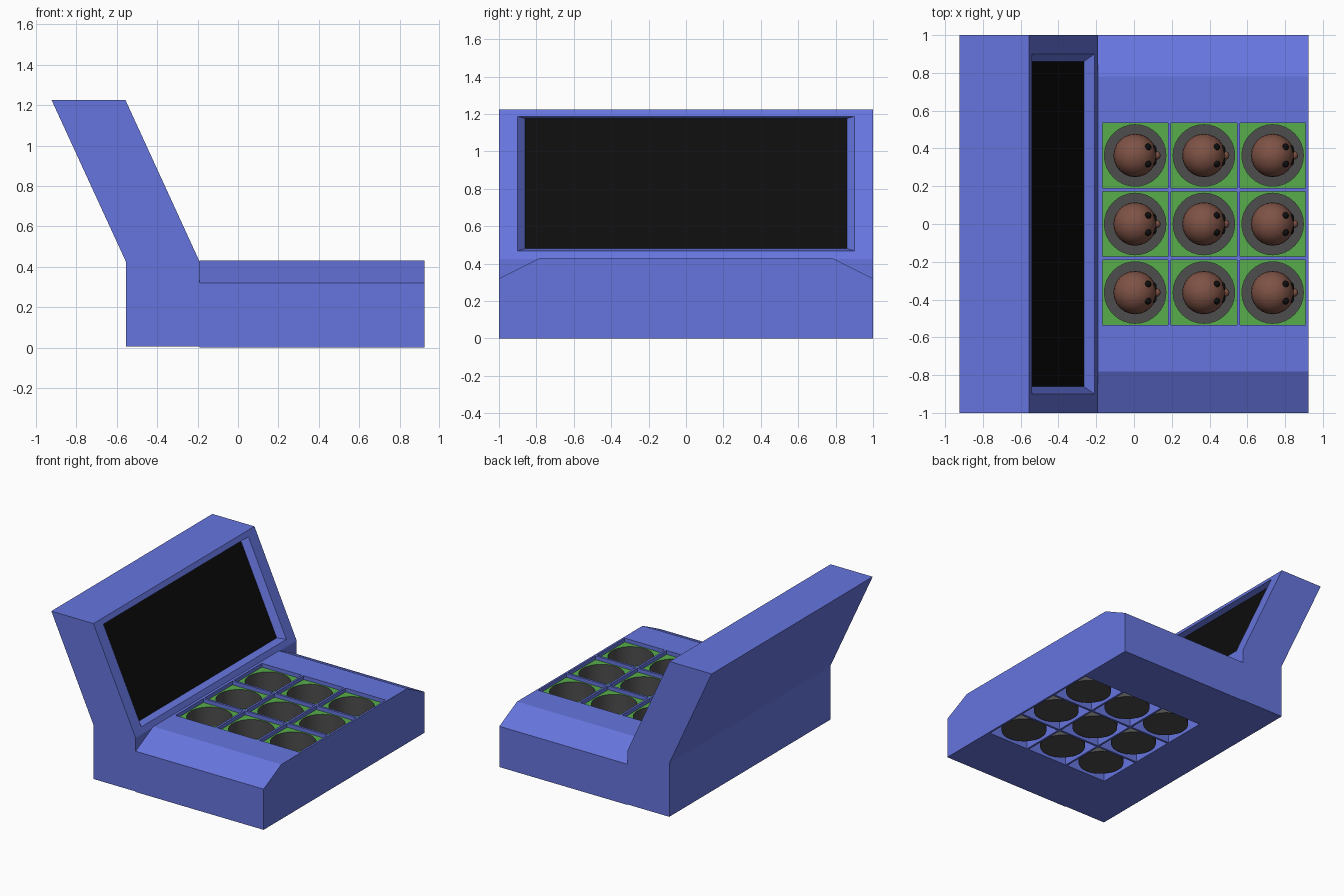
import bpy, bmesh, math
from mathutils import Vector, Matrix

if "Cube" in bpy.data.objects:
    bpy.data.objects.remove(bpy.data.objects["Cube"])


def material(name, rgb):
    m = bpy.data.materials.new(name)
    m.diffuse_color = (*rgb, 1)
    m.use_nodes = True
    m.node_tree.nodes["Principled BSDF"].inputs["Base Color"].default_value = m.diffuse_color
    return m


BLUE = material("cabinet blue", (0.133, 0.178, 0.73))
BLACK = material("screen black", (0.004, 0.004, 0.004))
GREEN = material("grass green", (0.097, 0.42, 0.07))
GREY = material("cup grey", (0.075, 0.075, 0.075))
BROWN = material("fur brown", (0.21, 0.085, 0.06))


def make(name, bm, *mats, recalc=True):
    if recalc:
        bmesh.ops.recalc_face_normals(bm, faces=bm.faces)
    me = bpy.data.meshes.new(name)
    bm.to_mesh(me)
    bm.free()
    ob = bpy.data.objects.new(name, me)
    bpy.context.collection.objects.link(ob)
    for m in mats:
        me.materials.append(m)
    return ob


def smooth(ob, angle=40):
    bpy.ops.object.select_all(action='DESELECT')
    ob.select_set(True)
    bpy.context.view_layer.objects.active = ob
    bpy.ops.object.shade_smooth_by_angle(angle=math.radians(angle))


def prism(bm, points, offset):
    f = bm.faces.new([bm.verts.new(p) for p in points])
    r = bmesh.ops.extrude_face_region(bm, geom=[f])
    vs = [v for v in r["geom"] if isinstance(v, bmesh.types.BMVert)]
    bmesh.ops.translate(bm, verts=vs, vec=offset)


CELLS = [(x, y) for x in (0.006, 0.37, 0.734) for y in (-0.363, 0, 0.363)]
HX, HY = 0.174, 0.173      # half size of each square opening
PLATE_Z, CUP_R, SEG = 0.40, 0.163, 32

# Base block with chamfered sides
bm = bmesh.new()
section = [(-1, 0), (1, 0), (1, 0.32), (0.78, 0.43), (-0.78, 0.43), (-1, 0.32)]
prism(bm, [(-0.19, y, z) for y, z in section], Vector((1.113, 0, 0)))
base = make("game_base", bm, BLUE)

# Square openings right through the base
bm = bmesh.new()
for x, y in CELLS:
    bmesh.ops.create_cube(bm, size=1, matrix=Matrix.Translation((x, y, 0.2))
                          @ Matrix.Diagonal((HX * 2, HY * 2, 1, 1)))
cutter = make("opening_cutter", bm, BLUE)
cutter.hide_render = True
mod = base.modifiers.new("openings", 'BOOLEAN')
mod.operation, mod.solver, mod.object = 'DIFFERENCE', 'EXACT', cutter
bpy.context.view_layer.objects.active = base
bpy.ops.object.modifier_apply(modifier=mod.name)
bpy.data.objects.remove(cutter)

# Leaning screen housing
bm = bmesh.new()
side = [(-0.555, 0.004), (-0.19, 0.004), (-0.19, 0.425), (-0.557, 1.225),
        (-0.923, 1.225), (-0.555, 0.425)]
prism(bm, [(x, -1, z) for x, z in side], Vector((0, 2, 0)))
bmesh.ops.recalc_face_normals(bm, faces=bm.faces)


def slope_x(z):
    return -0.19 - 0.367 * (z - 0.425) / 0.8


def quad(bm, y, z0, z1, back):
    return [bm.verts.new((slope_x(z) - back, yy, z))
            for yy, z in ((-y, z0), (y, z0), (y, z1), (-y, z1))]


# Replace the front slope with a frame, a recess and a black screen
bm.normal_update()
front = max(bm.faces, key=lambda f: f.normal.x + f.normal.z)
rim = sorted(front.verts, key=lambda v: (round(v.co.z, 3), v.co.y))
rim = [rim[0], rim[1], rim[3], rim[2]]
bmesh.ops.delete(bm, geom=[front], context='FACES_ONLY')
opening = quad(bm, 0.9, 0.468, 1.187, 0)
inner = quad(bm, 0.86, 0.48, 1.175, 0.05)
for a, b in ((rim, opening), (opening, inner)):
    for i in range(4):
        j = (i + 1) % 4
        bm.faces.new((a[i], a[j], b[j], b[i]))
bm.faces.new(inner).material_index = 1
make("screen_housing", bm, BLUE, BLACK)


# Square plate with a round hole
def hole_plate(x, y):
    bm = bmesh.new()
    ring, edge = [], []
    for i in range(SEG):
        c, s = math.cos(math.tau * i / SEG), math.sin(math.tau * i / SEG)
        k = 1 / max(abs(c), abs(s))
        ring.append(bm.verts.new((x + CUP_R * c, y + CUP_R * s, PLATE_Z)))
        edge.append(bm.verts.new((x + HX * k * c, y + HY * k * s, PLATE_Z)))
    for i in range(SEG):
        j = (i + 1) % SEG
        bm.faces.new((ring[i], edge[i], edge[j], ring[j]))
    make("grass_plate", bm, GREEN, recalc=False)


# Open cup below each plate
def cup(x, y):
    bm = bmesh.new()
    z0 = 0.015
    bmesh.ops.create_cone(bm, cap_ends=True, segments=SEG, radius1=CUP_R,
                          radius2=CUP_R, depth=PLATE_Z - z0,
                          matrix=Matrix.Translation((x, y, (PLATE_Z + z0) / 2)))
    bm.normal_update()
    bmesh.ops.delete(bm, geom=[f for f in bm.faces if f.normal.z > 0.9],
                     context='FACES_ONLY')
    smooth(make("cup", bm, GREY, recalc=False))


def ball(bm, loc, scale, index, seg=12):
    r = bmesh.ops.create_uvsphere(bm, u_segments=seg, v_segments=seg // 2, radius=1,
                                  matrix=Matrix.Translation(loc)
                                  @ Matrix.Diagonal((*scale, 1)))
    for f in {f for v in r["verts"] for f in v.link_faces}:
        f.material_index = index


# Domed critter facing the player, with nose, eyes and mouth
def critter(x, y):
    bm = bmesh.new()
    R, zc = 0.115, 0.14
    ball(bm, (x, y, zc), (R, R, R), 0, 24)
    for v in bm.verts:                       # stretch lower half into a body
        if v.co.z < zc - 0.001:
            d = Vector((v.co.x - x, v.co.y - y))
            if d.length > 0.005:
                d = d.normalized() * R
            v.co = (x + d.x, y + d.y, 0.02 + (v.co.z - zc + R) * 0.9)
    ball(bm, (x + 0.115, y, zc + 0.01), (0.02, 0.022, 0.02), 0)
    for s in (-1, 1):
        ball(bm, (x + 0.068, y + s * 0.045, zc + 0.08), (0.018, 0.018, 0.018), 1)
        ball(bm, (x + 0.1, y + s * 0.03, zc + 0.03), (0.014, 0.025, 0.008), 1)
    smooth(make("critter", bm, BROWN, BLACK))


for cx, cy in CELLS:
    hole_plate(cx, cy)
    cup(cx, cy)
    critter(cx, cy)
